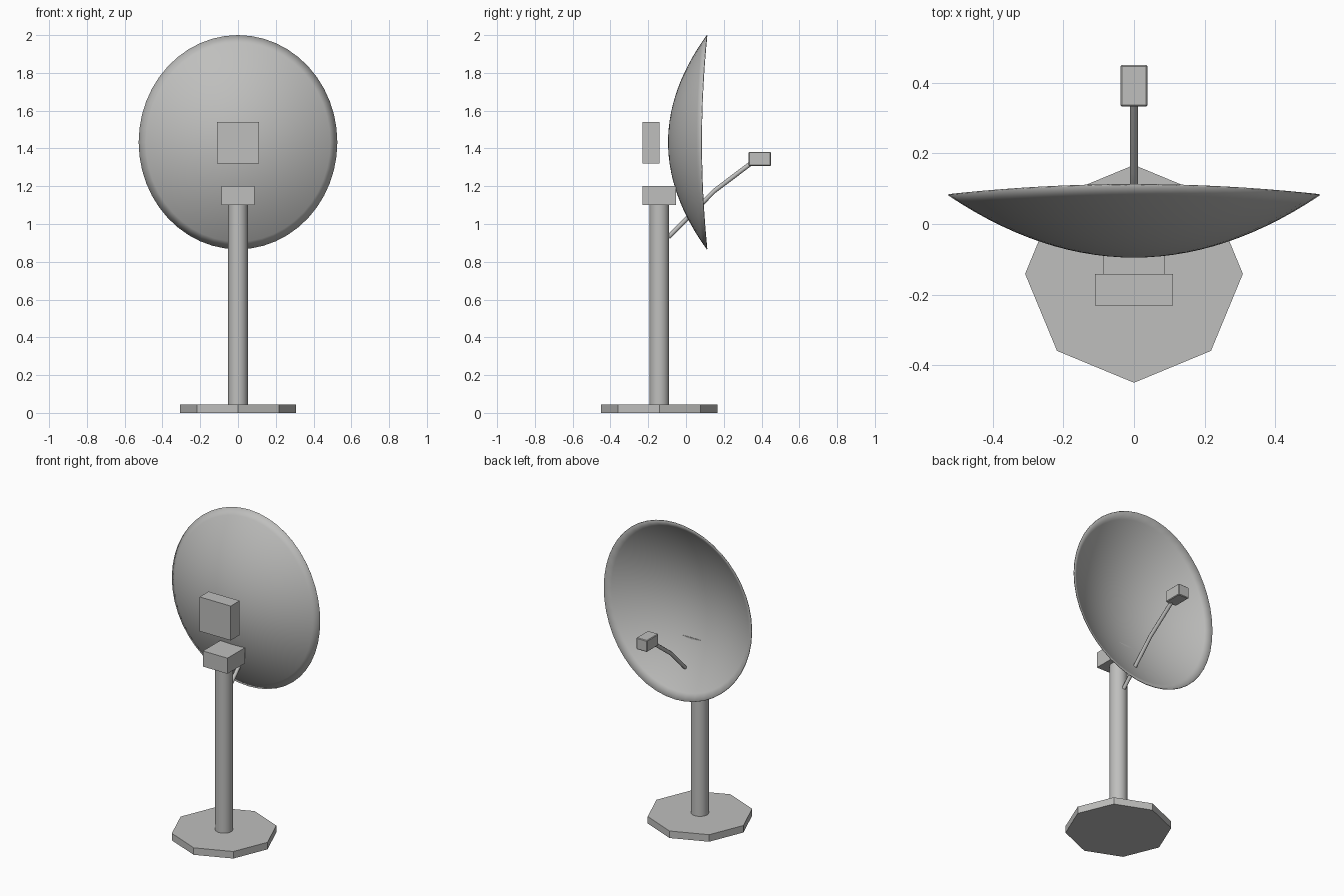
import bpy, bmesh, math
from mathutils import Vector

if "Cube" in bpy.data.objects:
    bpy.data.objects.remove(bpy.data.objects["Cube"])

grey = bpy.data.materials.new("light_grey")
grey.diffuse_color = (0.52, 0.52, 0.51, 1)
grey.use_nodes = True
grey.node_tree.nodes["Principled BSDF"].inputs["Base Color"].default_value = grey.diffuse_color
POST_Y = -0.141


def finish(ob, name, smooth=False):
    ob.name = name
    ob.data.materials.append(grey)
    if smooth:
        bpy.ops.object.select_all(action='DESELECT')
        ob.select_set(True)
        bpy.context.view_layer.objects.active = ob
        bpy.ops.object.shade_smooth_by_angle(angle=math.radians(40))
    return ob


def box(name, lo, hi, bevel=0):
    lo, hi = Vector(lo), Vector(hi)
    bpy.ops.mesh.primitive_cube_add(size=1, location=(lo + hi) / 2)
    ob = bpy.context.object
    ob.scale = hi - lo
    bpy.ops.object.transform_apply(location=False, rotation=False, scale=True)
    if bevel:
        mod = ob.modifiers.new("bevel", 'BEVEL')
        mod.width, mod.segments = bevel, 1
    return finish(ob, name)


def cylinder(name, sides, radius, z0, z1, smooth):
    bpy.ops.mesh.primitive_cylinder_add(vertices=sides, radius=radius, depth=z1 - z0,
                                        location=(0, POST_Y, (z0 + z1) / 2))
    return finish(bpy.context.object, name, smooth)


# Octagonal foot and round post
cylinder("base_plate", 8, 0.308, 0, 0.045, False)
cylinder("post", 24, 0.052, 0.045, 1.1, True)

# Mounting head on the post, and the box behind the dish
box("mount_head", (-0.087, -0.231, 1.1), (0.087, -0.053, 1.2))
box("rear_box", (-0.11, -0.231, 1.32), (0.11, -0.141, 1.54))

# Elliptical paraboloid reflector: concentric rings around one centre point
RX, RZ, CZ, Y0, K = 0.526, 0.567, 1.433, -0.095, 0.637
RINGS, SEG = 14, 48
bm = bmesh.new()
centre = bm.verts.new((0, Y0, CZ))
prev = None
for i in range(1, RINGS + 1):
    t = i / RINGS
    ring = []
    for j in range(SEG):
        a = 2 * math.pi * j / SEG
        x, z = RX * t * math.cos(a), RZ * t * math.sin(a)
        ring.append(bm.verts.new((x, Y0 + K * (x * x + z * z), CZ + z)))
    for j in range(SEG):
        k = (j + 1) % SEG
        if prev:
            bm.faces.new((prev[j], ring[j], ring[k], prev[k]))
        else:
            bm.faces.new((centre, ring[j], ring[k]))
    prev = ring
mesh = bpy.data.meshes.new("dish")
bm.to_mesh(mesh)
bm.free()
dish = bpy.data.objects.new("dish", mesh)
bpy.context.collection.objects.link(dish)
finish(dish, "dish", True)
shell = dish.modifiers.new("shell", 'SOLIDIFY')
shell.thickness, shell.offset = 0.004, -1
# Thicken before the smoothing so that the rim stays sharp
dish.modifiers.move(len(dish.modifiers) - 1, 0)

# Bent feed arm
curve = bpy.data.curves.new("feed_arm", 'CURVE')
curve.dimensions = '3D'
curve.bevel_depth, curve.bevel_resolution = 0.012, 2
curve.use_fill_caps = True
path = [(-0.093, 0.93), (0.12, 1.145), (0.15, 1.175), (0.345, 1.322)]
spline = curve.splines.new('POLY')
spline.points.add(len(path) - 1)
for p, (y, z) in zip(spline.points, path):
    p.co = (0, y, z, 1)
arm = bpy.data.objects.new("feed_arm", curve)
bpy.context.collection.objects.link(arm)
curve.materials.append(grey)

# Receiver at the end of the arm
box("receiver", (-0.038, 0.332, 1.308), (0.038, 0.45, 1.382), 0.004)
